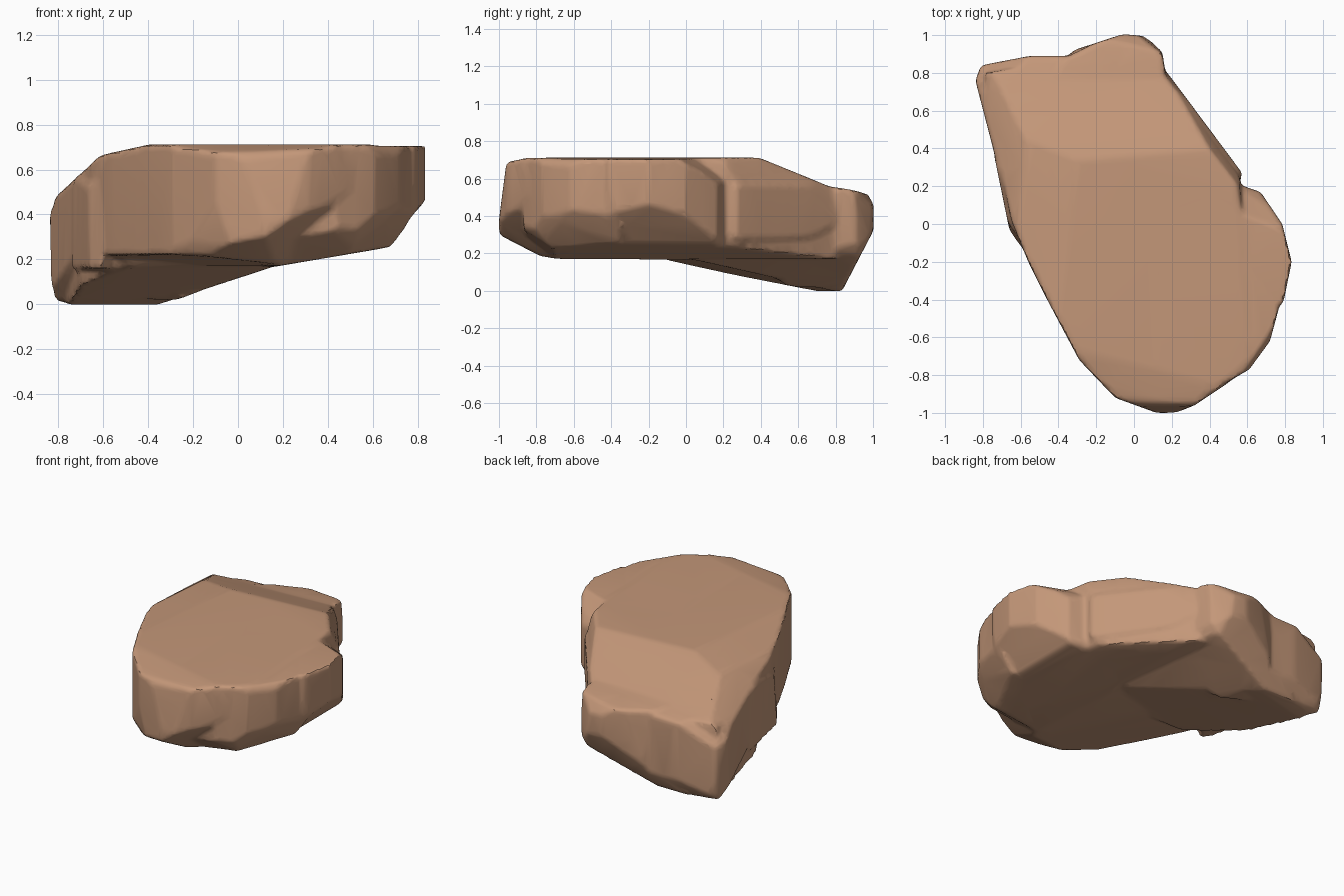
import bpy, bmesh, math, random
from mathutils import Vector

old = bpy.data.objects.get("Cube")
if old:
    bpy.data.objects.remove(old)

rng = random.Random(4)


def hull(points):
    bm = bmesh.new()
    for p in points:
        bm.verts.new(p)
    res = bmesh.ops.convex_hull(bm, input=bm.verts[:])
    loose = {v for v in res["geom_interior"] + res["geom_unused"]
             if isinstance(v, bmesh.types.BMVert)}
    bmesh.ops.delete(bm, geom=list(loose), context="VERTS")
    return bm


def slice_off(points, at, normal):
    """Remove everything beyond a plane and close the chunk again."""
    bm = hull(points)
    bmesh.ops.bisect_plane(bm, geom=bm.verts[:] + bm.edges[:] + bm.faces[:],
                           plane_co=at, plane_no=Vector(normal).normalized(),
                           clear_outer=True)
    kept = [v.co.copy() for v in bm.verts]
    bm.free()
    return kept


def add_chunk(target, outline, low, high, cuts, chips=14, depth=0.016):
    """Extruded outline, split by planes, then chipped along its corners."""
    points = [Vector((x, y, z)) for x, y in outline for z in (low, high)]
    for at, normal in cuts:
        points = slice_off(points, Vector(at), normal)
    for _ in range(chips):
        n = Vector((rng.uniform(-1, 1), rng.uniform(-1, 1), rng.uniform(-0.7, 0.7)))
        n.normalize()
        far = max(points, key=lambda p: p.dot(n))
        points = slice_off(points, far - n * depth, n)
    bm = hull(points)
    bmesh.ops.recalc_face_normals(bm, faces=bm.faces[:])
    temp = bpy.data.meshes.new("chunk")
    bm.to_mesh(temp)
    bm.free()
    target.from_mesh(temp)
    bpy.data.meshes.remove(temp)


# Planes shared by neighbouring chunks
back_slope = ((0.1, 0.38, 0.708), (-0.03, 0.39, 1))
front_slope = ((0, -0.75, 0.71), (-0.04, -0.16, 1))
left_tilt = ((-0.34, 0, 0.712), (-0.18, 0.02, 1))
left_chamfer = ((-0.6, 0.3, 0.65), (-0.55, 0.05, 0.8))
under_right = ((-0.3, 0.7, 0.015), (0.4, 0.05, -1))
under_back = ((0, 0.84, 0.01), (0, 0.25, -0.13))
under_front = ((-0.4, 0.78, 0), (0.05, -0.19, -1))
under_shoulder = ((0.15, 0, 0.165), (0.17, 0, -1))

rock = bmesh.new()

# Main slab with a flat top and an undercut front
add_chunk(rock, [(-0.71, 0.3), (-0.65, 0.02), (-0.56, -0.2), (-0.46, -0.4),
                 (-0.29, -0.72), (-0.1, -0.92), (0.04, -0.97), (0.12, -1),
                 (0.22, -1), (0.32, -0.96), (0.5, -0.84), (0.6, -0.72),
                 (0.56, 0.25), (0.16, 0.8), (-0.3, 0.88), (-0.79, 0.8)],
          0.17, 0.712,
          [back_slope, left_tilt, left_chamfer, front_slope, under_shoulder,
           ((0.1, -1, 0.38), (0, -1, 0.13)),
           ((0, -0.98, 0.29), (0, -0.46, -0.89)),
           ((0, -0.4, 0.175), (-0.1, -0.06, -1)),
           ((0.1, -0.95, 0.25), (0.5, -0.45, -0.7)),
           ((0.34, 0.5, 0.7), (0.6, 0.45, 0.7))])

# Right shoulder, rear block
add_chunk(rock, [(0.2, -0.42), (0.79, -0.42), (0.835, -0.2), (0.785, 0),
                 (0.67, 0.17), (0.58, 0.2), (0.3, 0.15), (0.1, 0)], 0.16, 0.705,
          [((0.78, -0.2, 0.4), (0.75, 0, -0.66)), under_shoulder,
           ((0.62, 0.15, 0.62), (0.2, 0.5, 0.7))])

# Right shoulder, front block
add_chunk(rock, [(0.1, -0.3), (0.79, -0.36), (0.72, -0.62), (0.61, -0.77),
                 (0.44, -0.87), (0.15, -0.85)], 0.17, 0.705,
          [((0.72, -0.5, 0.36), (0.7, -0.3, -0.66)), under_shoulder, front_slope,
           ((0.4, -0.86, 0.32), (0.1, -0.6, -0.8)),
           ((0.68, -0.69, 0.66), (0.6, -0.4, 0.5))])

# Straight wall on the rear right
add_chunk(rock, [(0.58, 0.26), (0.17, 0.81), (0, 0.75), (0.1, 0)], 0.17, 0.66,
          [back_slope, under_shoulder,
           ((0.36, 0.52, 0.58), (0.5, 0.4, 0.8)),
           ((0.37, 0.53, 0.28), (0.5, 0.4, -0.75))])

# Blunt corner at the back
add_chunk(rock, [(-0.32, 0.92), (-0.06, 1.005), (0.06, 0.995), (0.15, 0.91),
                 (0.17, 0.78), (-0.2, 0.5), (-0.5, 0.7)], 0.02, 0.6,
          [((0, 0.8, 0.55), (-0.03, 0.16, 1)), under_right, under_back,
           ((0.02, 0.97, 0.49), (0.1, 0.6, 0.5))])

# Tall corner at the back left
add_chunk(rock, [(-0.84, 0.76), (-0.81, 0.84), (-0.55, 0.89), (-0.3, 0.89),
                 (0, 0.4), (-0.72, 0.3)], 0.01, 0.62,
          [((-0.6, 0.75, 0.54), (-0.03, 0.3, 1)), left_chamfer,
           ((-0.75, 0.6, 0.08), (-0.6, -0.4, -0.7)),
           ((-0.75, 0.77, 0.47), (-0.4, 0.5, 0.6)),
           under_front, under_right, under_back])

# Sloping underside
add_chunk(rock, [(-0.77, 0.78), (-0.45, 0.88), (0, 0.93), (0.14, 0.8),
                 (0.3, 0.4), (0.1, -0.12), (-0.5, -0.12), (-0.7, 0.25)],
          0, 0.4, [under_front, under_right, under_back])

# Rib on the left flank
add_chunk(rock, [(-0.74, 0.36), (-0.66, -0.03), (-0.6, -0.12), (-0.4, 0.3)],
          0.16, 0.6, [((-0.67, 0.1, 0.55), (-0.6, -0.2, 0.6))])

# Small knob under the back left corner
add_chunk(rock, [(-0.81, 0.74), (-0.78, 0.82), (-0.7, 0.8), (-0.72, 0.7)],
          0.01, 0.15, [], chips=4)

source = bpy.data.meshes.new("boulder_chunks")
rock.to_mesh(source)
rock.free()
boulder = bpy.data.objects.new("boulder", source)
bpy.context.collection.objects.link(boulder)

# Fuse the chunks, wear the edges and reduce to broad facets
fuse = boulder.modifiers.new("fuse", "REMESH")
fuse.mode = "VOXEL"
fuse.voxel_size = 0.016
wear = boulder.modifiers.new("wear", "SMOOTH")
wear.factor = 0.5
wear.iterations = 5
facets = boulder.modifiers.new("facets", "DECIMATE")
facets.ratio = 0.1
graph = bpy.context.evaluated_depsgraph_get()
mesh = bpy.data.meshes.new_from_object(boulder.evaluated_get(graph))
boulder.modifiers.clear()
boulder.data = mesh
bpy.data.meshes.remove(source)
mesh.name = "boulder"

# Rest the stone on the ground
ground = min(v.co.z for v in mesh.vertices)
for v in mesh.vertices:
    v.co.z -= ground

# Sandstone colour
stone = bpy.data.materials.new("tan_stone")
stone.use_nodes = True
colour = (0.55, 0.31, 0.19, 1)
stone.diffuse_color = colour
bsdf = next(n for n in stone.node_tree.nodes if n.type == "BSDF_PRINCIPLED")
bsdf.inputs["Base Color"].default_value = colour
bsdf.inputs["Roughness"].default_value = 0.9
mesh.materials.clear()
mesh.materials.append(stone)

bpy.ops.object.select_all(action="DESELECT")
boulder.select_set(True)
bpy.context.view_layer.objects.active = boulder
bpy.ops.object.shade_smooth_by_angle(angle=math.radians(35))
